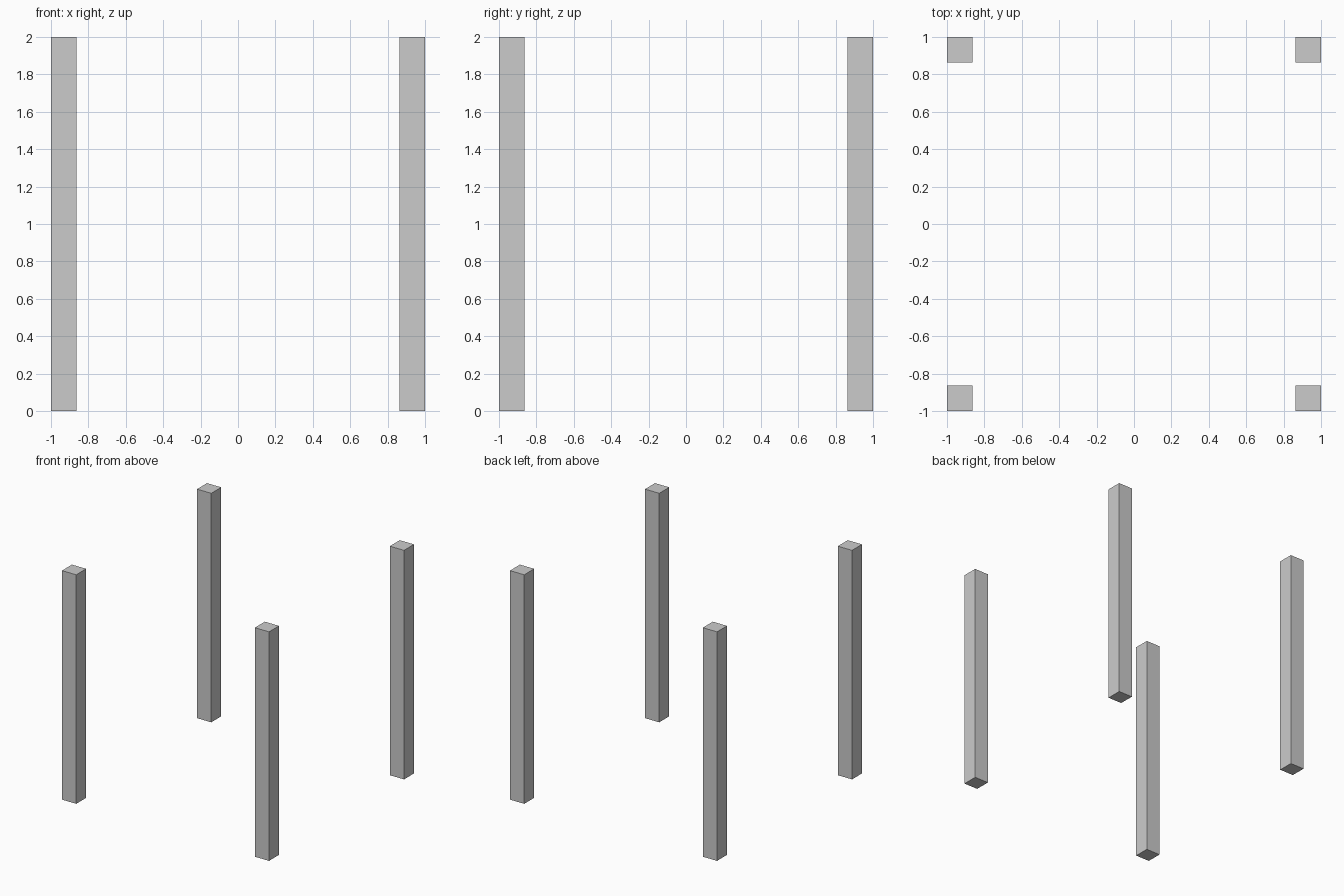
import bpy

if "Cube" in bpy.data.objects:
    bpy.data.objects.remove(bpy.data.objects["Cube"])

W = 0.137   # post width
H = 2.0     # post height


def add_post(name, sx, sy):
    c = 1 - W / 2
    bpy.ops.mesh.primitive_cube_add(size=1, location=(sx * c, sy * c, H / 2))
    post = bpy.context.object
    post.name = name
    post.scale = (W, W, H)
    bpy.ops.object.transform_apply(location=False, rotation=False, scale=True)


# Four square corner posts
for y_name, sy in (("front", -1), ("back", 1)):
    for x_name, sx in (("left", -1), ("right", 1)):
        add_post(f"{y_name}_{x_name}_post", sx, sy)
